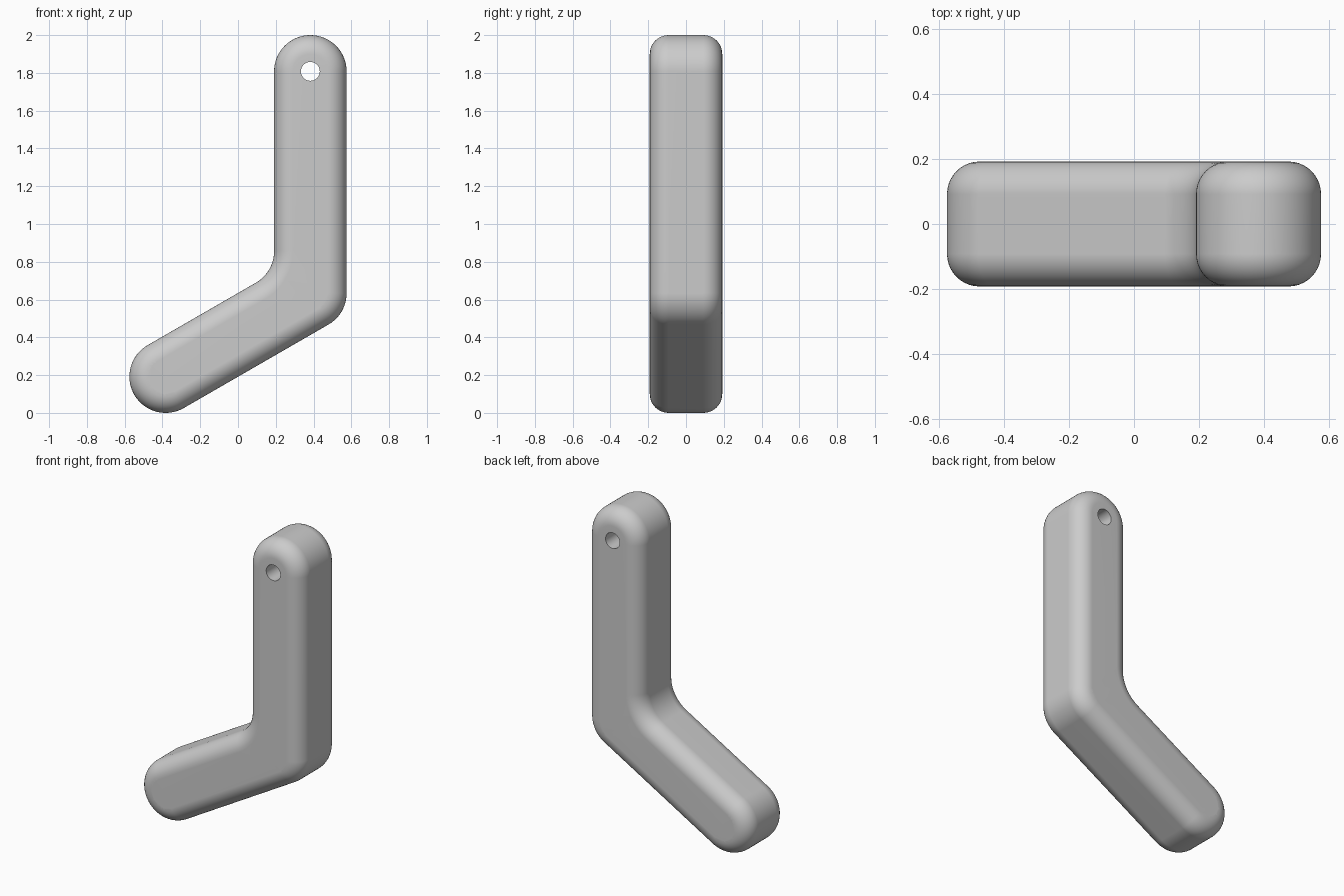
import bpy, bmesh
from math import sin, cos, pi, radians, sqrt

cube = bpy.data.objects.get("Cube")
if cube:
    bpy.data.objects.remove(cube)

R = 0.192        # half width of the bar
EDGE = 0.1       # rounding of the long edges
HOLE = 0.05
TOP = (0.383, 1.808)
ELBOW = (0.383, 0.634)
FOOT = (-0.383, 0.192)

# Inner bend is a concave arc centred beyond the inside corner
INNER = (TOP[0] - 2 * R, ELBOW[1] + 2 * R / sqrt(3))


def arc(centre, radius, start, end, steps):
    angles = [radians(start + (end - start) * i / steps) for i in range(steps + 1)]
    return [(centre[0] + radius * cos(a), centre[1] + radius * sin(a)) for a in angles]


def outline(inset):
    """Bent bar outline, shrunk evenly by inset."""
    r = R - inset
    return (arc(TOP, r, 0, 180, 32)
            + arc(INNER, R + inset, 0, -60, 12)
            + arc(FOOT, r, 120, 300, 32)
            + arc(ELBOW, r, 300, 360, 12))


def ring(bm, points, y):
    verts = [bm.verts.new((x, y, z)) for x, z in points]
    edges = [bm.edges.new((verts[i - 1], verts[i])) for i in range(len(verts))]
    return verts, edges


def bridge(bm, a, b):
    for i in range(len(a)):
        bm.faces.new((a[i - 1], a[i], b[i], b[i - 1]))


bm = bmesh.new()

# Rounded body: rings from the front face to the back face
STEPS = 10
quarter = [(EDGE * (1 - sin(pi / 2 * i / STEPS)), R - EDGE + EDGE * cos(pi / 2 * i / STEPS))
           for i in range(STEPS + 1)]
profile = [(d, -y) for d, y in quarter] + [(d, y) for d, y in reversed(quarter)]
rings = [ring(bm, outline(d), y) for d, y in profile]
for a, b in zip(rings, rings[1:]):
    bridge(bm, a[0], b[0])

# Through hole near the top
circle = arc(TOP, HOLE, 0, 360, 32)[:-1]
bores = [ring(bm, circle, y) for y in (-R, R)]
bridge(bm, bores[0][0], bores[1][0])

# Flat front and back faces around the hole
for body, bore, side in ((rings[0], bores[0], -1), (rings[-1], bores[1], 1)):
    bmesh.ops.triangle_fill(bm, edges=body[1] + bore[1], use_beauty=True,
                            normal=(0, side, 0))
bmesh.ops.recalc_face_normals(bm, faces=bm.faces)

mesh = bpy.data.meshes.new("bent_bar")
bm.to_mesh(mesh)
bm.free()
bar = bpy.data.objects.new("bent_bar", mesh)
bpy.context.collection.objects.link(bar)

# Plain grey
grey = bpy.data.materials.new("plain_grey")
grey.use_nodes = True
colour = (0.6, 0.6, 0.6, 1)
grey.diffuse_color = colour
grey.node_tree.nodes["Principled BSDF"].inputs["Base Color"].default_value = colour
mesh.materials.append(grey)

# Smooth roundings, flat faces, crisp hole rim
bpy.ops.object.select_all(action="DESELECT")
bar.select_set(True)
bpy.context.view_layer.objects.active = bar
bpy.ops.object.shade_smooth_by_angle(angle=radians(35))
weighted = bar.modifiers.new("weighted_normals", "WEIGHTED_NORMAL")
weighted.keep_sharp = True
